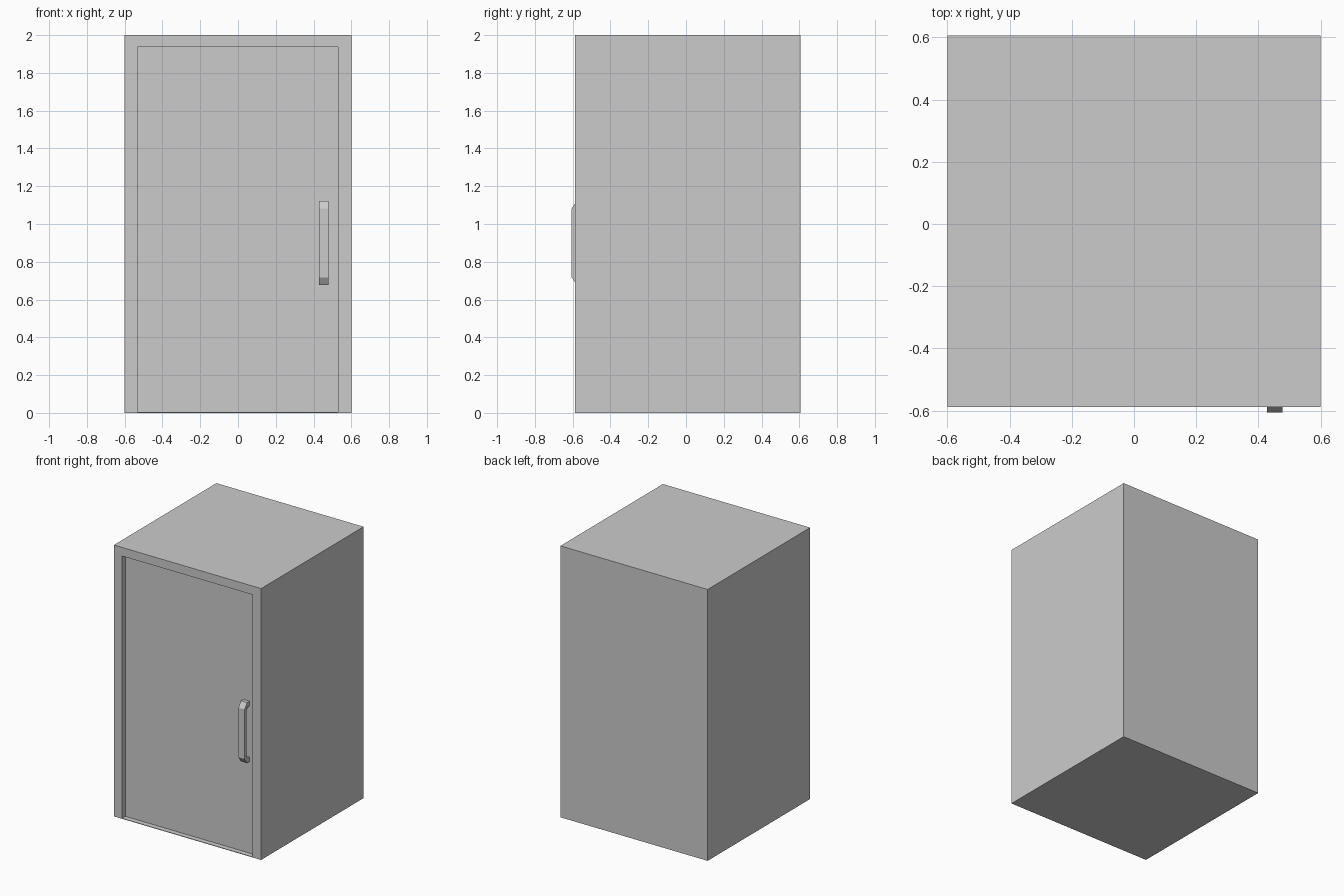
import bpy, bmesh
from mathutils import Vector

if "Cube" in bpy.data.objects:
    bpy.data.objects.remove(bpy.data.objects["Cube"])


def prism(name, points, direction):
    """Extrude a closed outline along a vector."""
    bm = bmesh.new()
    face = bm.faces.new([bm.verts.new(p) for p in points])
    ext = bmesh.ops.extrude_face_region(bm, geom=[face], use_keep_orig=True)
    verts = [v for v in ext["geom"] if isinstance(v, bmesh.types.BMVert)]
    bmesh.ops.translate(bm, verts=verts, vec=Vector(direction))
    bmesh.ops.recalc_face_normals(bm, faces=bm.faces)
    mesh = bpy.data.meshes.new(name)
    bm.to_mesh(mesh)
    bm.free()
    obj = bpy.data.objects.new(name, mesh)
    bpy.context.collection.objects.link(obj)
    return obj


def box(name, x0, x1, y0, y1, z0, z1):
    outline = [(x0, y0, z0), (x1, y0, z0), (x1, y0, z1), (x0, y0, z1)]
    return prism(name, outline, (0, y1 - y0, 0))


FRONT, BACK = -0.588, 0.605
DOOR_L, DOOR_R, DOOR_TOP = -0.533, 0.53, 1.936
DOOR_Y = FRONT + 0.038
FLOOR = 0.004

# Side walls and roof: one upside-down U running the full depth
shell = [(-0.6, FLOOR), (-0.6, 2), (0.6, 2), (0.6, FLOOR),
         (DOOR_R, FLOOR), (DOOR_R, DOOR_TOP), (DOOR_L, DOOR_TOP), (DOOR_L, FLOOR)]
prism("walls_and_roof", [(x, FRONT, z) for x, z in shell], (0, BACK - 0.006 - FRONT, 0))

# Closing panels
box("floor", -0.6, 0.6, FRONT, BACK - 0.006, 0, FLOOR)
box("back_panel", -0.6, 0.6, BACK - 0.006, BACK, 0, 2)

# Recessed door
box("door", DOOR_L, DOOR_R, DOOR_Y, DOOR_Y + 0.04, FLOOR, DOOR_TOP)

# Chamfered pull handle: half profile (y, height from middle), mirrored
MID = 0.9
outer = [(DOOR_Y, 0.223), (-0.578, 0.223), (-0.605, 0.183)]
inner = [(-0.582, 0.172), (-0.57, 0.188), (DOOR_Y, 0.188)]
half = lambda pts, s: [(0.428, y, MID + s * h) for y, h in pts]
profile = (half(outer, 1) + half(outer[::-1], -1)
           + half(inner[::-1], -1) + half(inner, 1))
prism("door_handle", profile, (0.05, 0, 0))
